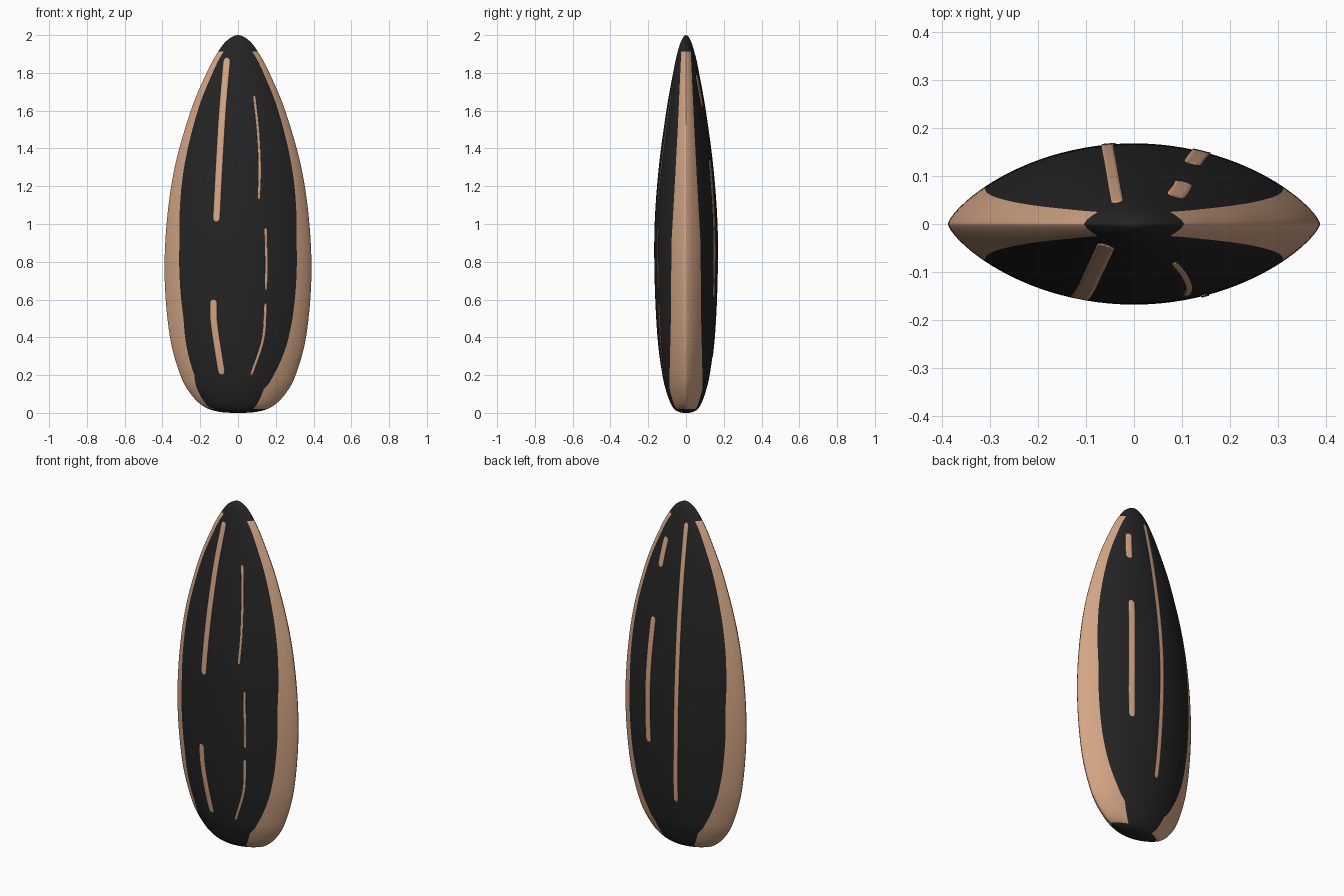
import bpy, bmesh, math
from mathutils import Vector

if "Cube" in bpy.data.objects:
    bpy.data.objects.remove(bpy.data.objects["Cube"])


def material(name, rgb):
    m = bpy.data.materials.new(name)
    m.diffuse_color = (*rgb, 1)
    m.use_nodes = True
    m.node_tree.nodes["Principled BSDF"].inputs["Base Color"].default_value = m.diffuse_color
    return m


dark = material("dark shell", (0.018, 0.018, 0.018))
tan = material("tan stripe", (0.66, 0.38, 0.235))


def spline(pts, steps):
    """Catmull-Rom through points, with the ends already extended."""
    out = []
    for i in range(1, len(pts) - 2):
        p0, p1, p2, p3 = (Vector(p) for p in pts[i - 1:i + 3])
        for s in range(steps):
            t = s / steps
            out.append(0.5 * (2 * p1 + (p2 - p0) * t + (2 * p0 - 5 * p1 + 4 * p2 - p3) * t * t
                              + (3 * p1 - p0 - 3 * p2 + p3) * t ** 3))
    out.append(Vector(pts[-2]))
    return out


def lerp_table(table, z):
    """Linear lookup in a table sorted by its first column."""
    if z <= table[0][0]:
        return table[0][1]
    for (a, va), (b, vb) in zip(table, table[1:]):
        if z <= b:
            return va + (vb - va) * (z - a) / max(b - a, 1e-9)
    return table[-1][1]


# Seed profile: height, half width, half depth
core = [(0, 0, 0), (0.006, 0.10, 0.04), (0.033, 0.18, 0.072), (0.1, 0.25, 0.1),
        (0.2, 0.305, 0.125), (0.4, 0.36, 0.151), (0.7, 0.388, 0.166), (1.0, 0.378, 0.166),
        (1.3, 0.335, 0.144), (1.6, 0.25, 0.104), (1.8, 0.166, 0.068), (1.9, 0.113, 0.047),
        (1.97, 0.06, 0.025), (2, 0, 0)]
ends = [tuple((core[i][0], -core[i][1], -core[i][2])) for i in (1, -2)]
rings = spline([ends[0]] + core + [ends[1]], 12)
width = [(r[0], r[1]) for r in rings]
depth = [(r[0], r[2]) for r in rings]

# Reach of the tan edge bands in y, by height
band = [(0, 0.085), (0.2, 0.087), (0.5, 0.08), (0.9, 0.077), (1.2, 0.06), (1.5, 0.044), (1.92, 0.025)]
band_front_left = [(0.03, 0.025), (0.06, 0.035), (0.2, 0.066)] + band[2:]
N_BAND, N_FACE = 10, 14


def ring_angles(z, d):
    """Angles round a ring; band borders fall exactly on vertices."""
    borders = []
    for table in (band, band, band_front_left, band):
        k = min(lerp_table(table, z) / max(d, 1e-6), 0.8)
        borders.append(math.asin(k ** (2 / 3)))
    b0, b1, b2, b3 = borders
    pi = math.pi
    keys = [(0, N_BAND), (b0, 2 * N_FACE), (pi - b1, N_BAND), (pi, N_BAND),
            (pi + b2, 2 * N_FACE), (2 * pi - b3, N_BAND), (2 * pi, 0)]
    angles, flags = [], []
    for (a, n), (b, _) in zip(keys, keys[1:]):
        for i in range(n):
            angles.append(a + (b - a) * i / n)
            flags.append(n == N_BAND)
    return angles, flags


# Seed body: lens-shaped rings lofted bottom to top
bm = bmesh.new()
loops, flags = [], []
for z, w, d in rings[1:-1]:
    angles, flags = ring_angles(z, d)
    loops.append([bm.verts.new((w * math.cos(a),
                                d * math.copysign(abs(math.sin(a)) ** 1.5, math.sin(a)), z))
                  for a in angles])
n = len(flags)
for lo, hi in zip(loops, loops[1:]):
    for i in range(n):
        j = (i + 1) % n
        f = bm.faces.new((lo[i], lo[j], hi[j], hi[i]))
        z = (lo[i].co.z + hi[i].co.z) / 2
        f.material_index = int(flags[i] and 0.02 < z < 1.915)
for loop, z in ((loops[0], 0), (loops[-1], 2)):
    tip = bm.verts.new((0, 0, z))
    for i in range(n):
        bm.faces.new((loop[i], loop[(i + 1) % n], tip))
bmesh.ops.recalc_face_normals(bm, faces=bm.faces)
for f in bm.faces:
    f.smooth = True
mesh = bpy.data.meshes.new("seed_body")
bm.to_mesh(mesh)
bm.free()
mesh.materials.append(dark)
mesh.materials.append(tan)
bpy.context.collection.objects.link(bpy.data.objects.new("seed_body", mesh))


# Thin stripes hugging the front (-1) or back (+1) face
def stripe(name, side, path, wide):
    path = [(x, z) for x, z in path]
    first = tuple(2 * a - b for a, b in zip(path[0], path[1]))
    last = tuple(2 * a - b for a, b in zip(path[-1], path[-2]))
    pts = spline([first] + path + [last], 24)
    top, bottom = pts[0][1], pts[-1][1]
    bm = bmesh.new()
    rows = []
    for x, z in pts:
        gap = min(top - z, z - bottom)
        r = wide / 2
        half = r * math.sqrt(max(0.15, 1 - max(0, 1 - gap / r) ** 2))  # rounded ends
        w, d = lerp_table(width, z), lerp_table(depth, z)
        row = []
        for k in (-1, -0.5, 0, 0.5, 1):
            px = x + k * half
            y = d * max(0, 1 - (px / w) ** 2) ** 0.75 + 0.001
            row.append(bm.verts.new((px, side * y, z)))
        rows.append(row)
    for a, b in zip(rows, rows[1:]):
        for i in range(4):
            quad = (a[i], b[i], b[i + 1], a[i + 1])
            bm.faces.new(quad if side < 0 else quad[::-1]).smooth = True
    me = bpy.data.meshes.new(name)
    bm.to_mesh(me)
    bm.free()
    me.materials.append(tan)
    ob = bpy.data.objects.new(name, me)
    bpy.context.collection.objects.link(ob)
    mod = ob.modifiers.new("thickness", 'SOLIDIFY')
    mod.thickness, mod.offset = 0.003, 0


stripe("front_stripe_upper", -1, [(-0.058, 1.88), (-0.082, 1.6), (-0.1, 1.3), (-0.115, 1.01)], 0.036)
stripe("front_stripe_lower", -1, [(-0.13, 0.6), (-0.126, 0.47), (-0.085, 0.2)], 0.036)
stripe("front_line_upper", -1, [(0.085, 1.68), (0.105, 1.5), (0.115, 1.3), (0.11, 1.13)], 0.013)
stripe("front_line_middle", -1, [(0.146, 0.98), (0.15, 0.8), (0.148, 0.65)], 0.013)
stripe("front_line_lower", -1, [(0.146, 0.58), (0.132, 0.39), (0.07, 0.2)], 0.014)
stripe("back_stripe_long", 1, [(-0.035, 1.9), (-0.045, 1.6), (-0.055, 1.1), (-0.05, 0.7), (-0.035, 0.3)], 0.025)
stripe("back_stripe_short", 1, [(0.085, 1.79), (0.098, 1.7), (0.105, 1.62)], 0.036)
stripe("back_stripe_middle", 1, [(0.122, 1.34), (0.138, 1.05), (0.142, 0.8), (0.138, 0.61)], 0.036)
